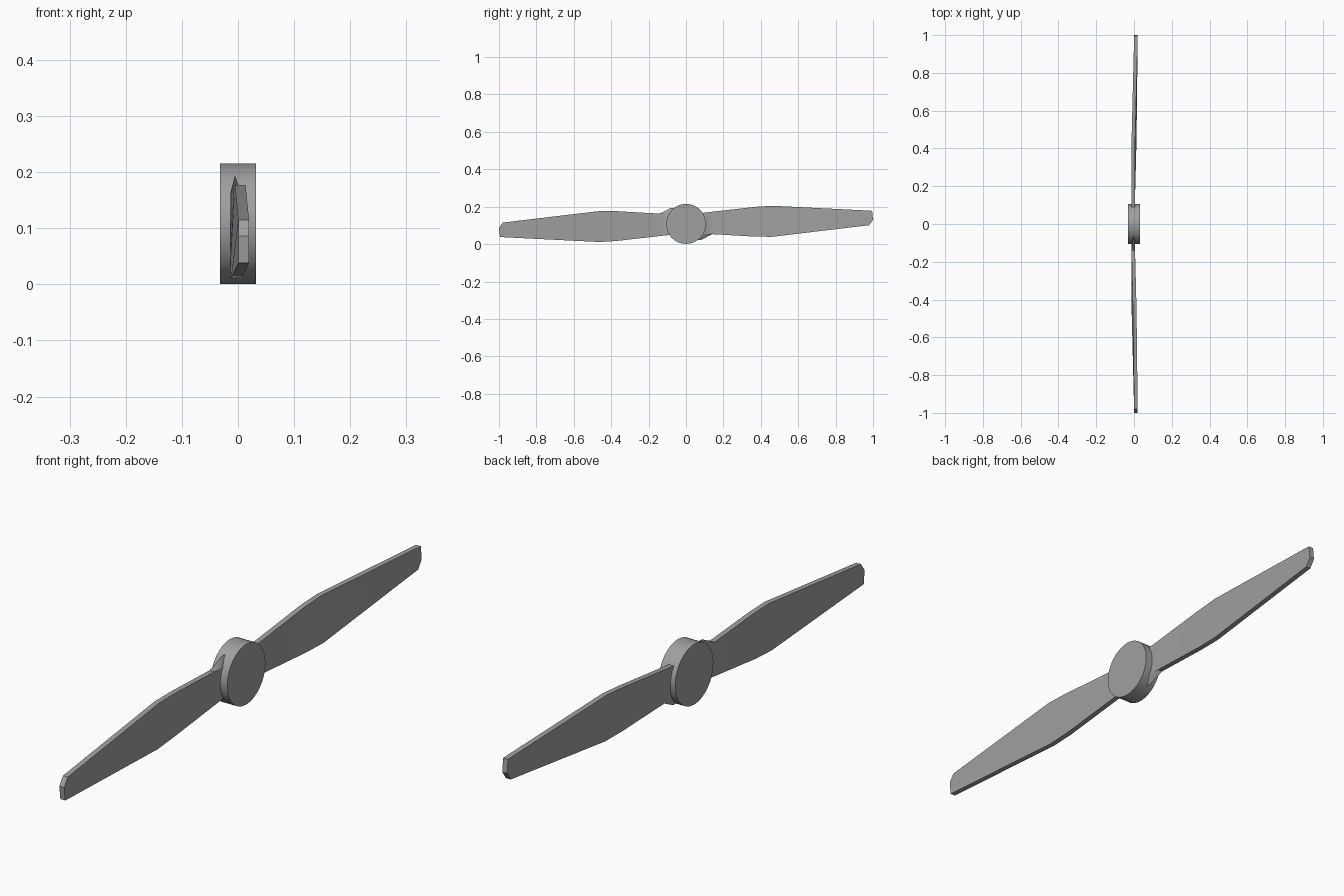
import bpy, bmesh, math
from mathutils import Matrix, Vector

if "Cube" in bpy.data.objects:
    bpy.data.objects.remove(bpy.data.objects["Cube"])

CZ = 0.108  # height of the spin axis

grey = bpy.data.materials.new("propeller grey")
grey.diffuse_color = (0.35, 0.35, 0.35, 1)
grey.use_nodes = True
grey.node_tree.nodes["Principled BSDF"].inputs["Base Color"].default_value = grey.diffuse_color


def finish(bm, name):
    bmesh.ops.recalc_face_normals(bm, faces=bm.faces)
    mesh = bpy.data.meshes.new(name)
    bm.to_mesh(mesh)
    bm.free()
    mesh.materials.append(grey)
    ob = bpy.data.objects.new(name, mesh)
    bpy.context.collection.objects.link(ob)
    bpy.context.view_layer.objects.active = ob
    ob.select_set(True)
    bpy.ops.object.shade_smooth_by_angle(angle=math.radians(30))
    ob.select_set(False)


# Hub: short cylinder along x
bm = bmesh.new()
bmesh.ops.create_cone(bm, cap_ends=True, segments=32, radius1=0.107, radius2=0.107, depth=0.065,
                      matrix=Matrix.Translation((0, 0, CZ)) @ Matrix.Rotation(math.pi / 2, 4, 'Y'))
finish(bm, "hub")

# Blade edges per station: lower (y, z, x) and upper (y, z, x), x is mid-thickness
HALF = 0.0095
STATIONS = [
    ((0.02, 0.053, -0.004), (0.02, 0.160, -0.005)),
    ((0.08, 0.053, -0.004), (0.08, 0.166, -0.005)),
    ((0.14, 0.053, -0.004), (0.14, 0.173, -0.005)),
    ((0.37, 0.040, 0.002), (0.37, 0.199, -0.005)),
    ((0.46, 0.039, 0.004), (0.46, 0.205, -0.003)),
    ((0.98, 0.101, 0.010), (0.98, 0.179, 0.010)),
    ((1.00, 0.130, 0.010), (0.995, 0.178, 0.010)),
]


def blade(name, turn):
    bm = bmesh.new()
    rings = []
    for i, (low, high) in enumerate(STATIONS):
        ring = []
        for (y, z, x), side in ((low, -1), (low, 1), (high, 1), (high, -1)):
            # Root flare: the rear lower corner sweeps out at the hub
            if i < 2 and z < CZ and side < 0:
                z, x = 0.022, 0.004
            ring.append(bm.verts.new((x + side * HALF, y, z)))
        rings.append(ring)
    for a, b in zip(rings, rings[1:]):
        for k in range(4):
            n = (k + 1) % 4
            bm.faces.new((a[k], a[n], b[n], b[k]))
    bm.faces.new(rings[0])
    bm.faces.new(rings[-1])
    bmesh.ops.rotate(bm, verts=bm.verts, cent=Vector((0, 0, CZ)),
                     matrix=Matrix.Rotation(turn, 3, 'X'))
    finish(bm, name)


blade("rear_blade", 0)
blade("front_blade", math.pi)
